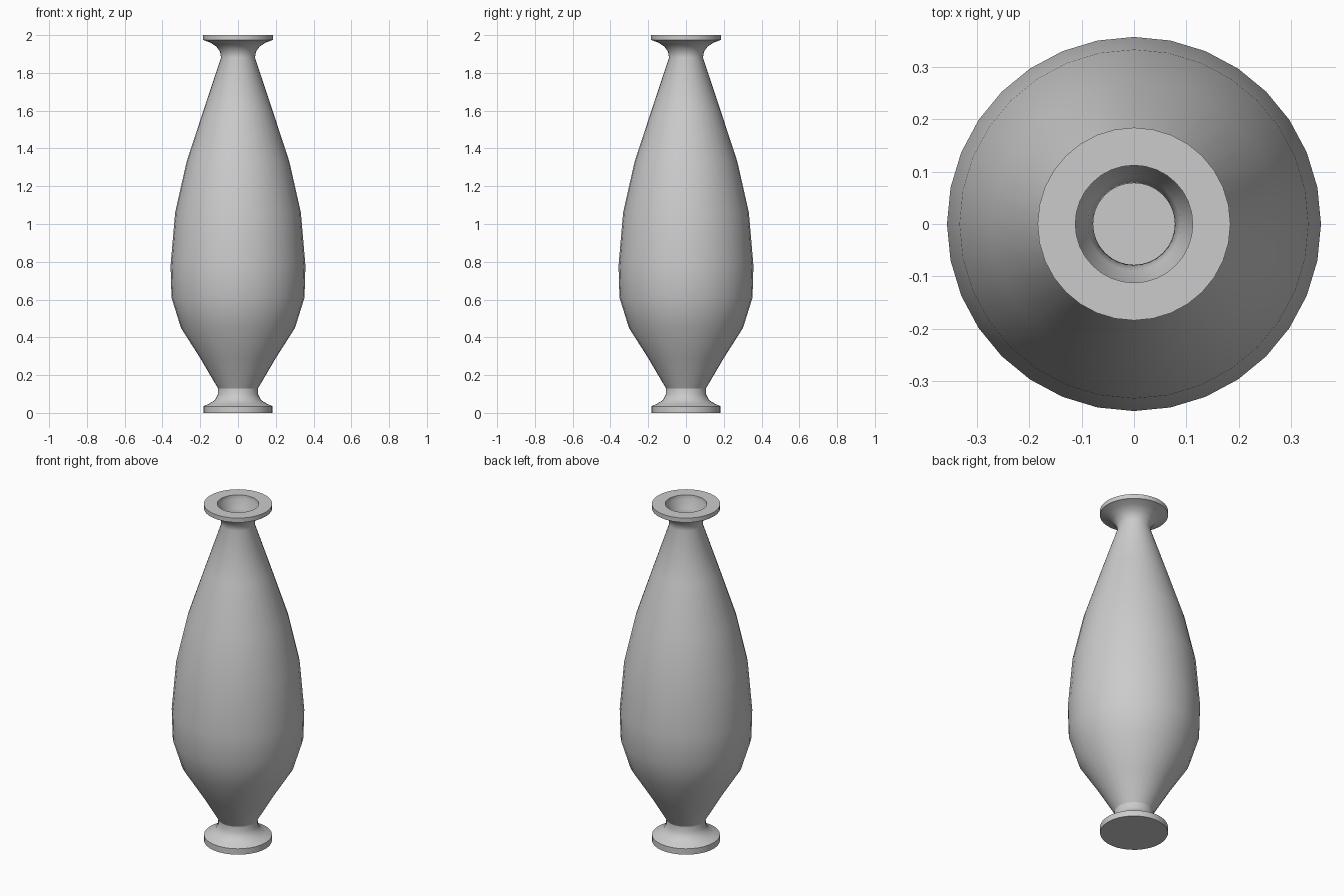
import bpy, bmesh, math

if "Cube" in bpy.data.objects:
    bpy.data.objects.remove(bpy.data.objects["Cube"])

SEGMENTS = 32


def lathe(name, profile):
    """Spin an (r, z) profile around z; points with r = 0 close the ends."""
    bm = bmesh.new()
    verts = [bm.verts.new((r, 0, z)) for r, z in profile]
    edges = [bm.edges.new(pair) for pair in zip(verts, verts[1:])]
    bmesh.ops.spin(bm, geom=verts + edges, cent=(0, 0, 0), axis=(0, 0, 1),
                   angle=2 * math.pi, steps=SEGMENTS, use_merge=True)
    bmesh.ops.remove_doubles(bm, verts=bm.verts, dist=1e-5)
    bmesh.ops.recalc_face_normals(bm, faces=bm.faces)
    mesh = bpy.data.meshes.new(name)
    bm.to_mesh(mesh)
    bm.free()
    obj = bpy.data.objects.new(name, mesh)
    bpy.context.collection.objects.link(obj)
    bpy.ops.object.select_all(action='DESELECT')
    obj.select_set(True)
    bpy.context.view_layer.objects.active = obj
    bpy.ops.object.shade_smooth_by_angle(angle=math.radians(32))
    return obj


# Flared foot
foot = [(0, 0), (0.183, 0), (0.183, 0.035), (0.15, 0.05), (0.122, 0.068),
        (0.107, 0.098), (0.106, 0.13)]

# Swelling body
body = [(0.2, 0.29), (0.302, 0.45), (0.352, 0.61), (0.357, 0.78),
        (0.333, 1.06), (0.272, 1.33), (0.18, 1.61), (0.09, 1.88)]

# Flared lip with a stepped, funnel-shaped mouth
lip = [(0.095, 1.912), (0.115, 1.94), (0.145, 1.96), (0.184, 1.974),
       (0.184, 2.0), (0.112, 2.0), (0.112, 1.975), (0.088, 1.93), (0.078, 1.88)]

# Hollow inside, following the body wall down to a flat floor
inside = [(r - 0.013, z) for r, z in reversed(body[:-1])] + [(0.095, 0.14), (0, 0.14)]

lathe("vase", foot + body + lip + inside)
